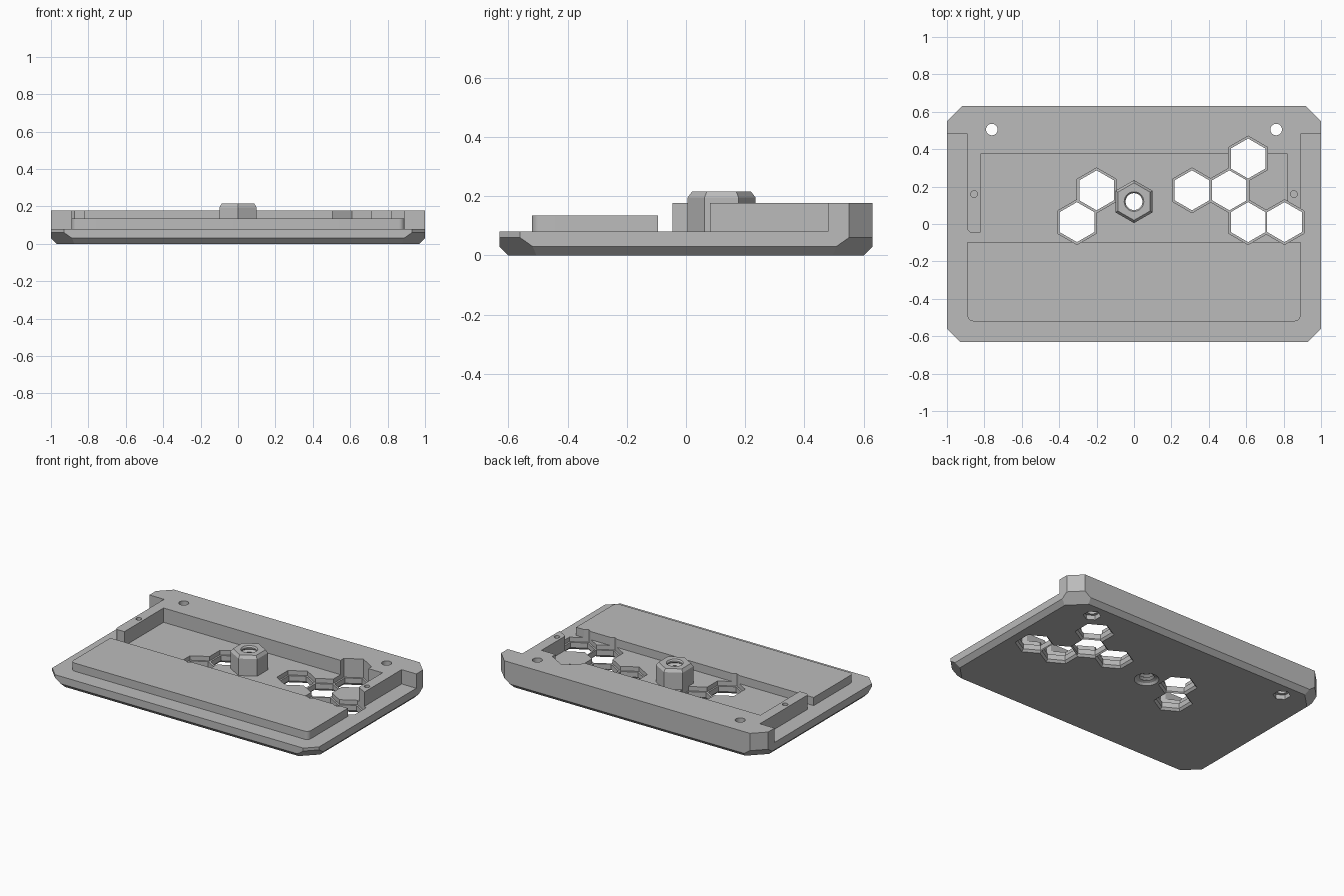
import bpy, bmesh
from math import sin, cos, pi, sqrt

if "Cube" in bpy.data.objects:
    bpy.data.objects.remove(bpy.data.objects["Cube"])

grey = bpy.data.materials.new("light_grey")
grey.use_nodes = True
COLOUR = (0.5, 0.5, 0.5, 1)
grey.diffuse_color = COLOUR
grey.node_tree.nodes["Principled BSDF"].inputs["Base Color"].default_value = COLOUR

FLOOR, RIM = 0.08, 0.177


def loft(name, rings):
    """Closed solid through a stack of equal-length rings."""
    bm = bmesh.new()
    loops = [[bm.verts.new(p) for p in ring] for ring in rings]
    n = len(loops[0])
    for a, b in zip(loops, loops[1:]):
        for i in range(n):
            j = (i + 1) % n
            bm.faces.new((a[i], a[j], b[j], b[i]))
    bm.faces.new(loops[0][::-1])
    bm.faces.new(loops[-1])
    bmesh.ops.recalc_face_normals(bm, faces=bm.faces)
    mesh = bpy.data.meshes.new(name)
    bm.to_mesh(mesh)
    bm.free()
    mesh.materials.append(grey)
    obj = bpy.data.objects.new(name, mesh)
    bpy.context.collection.objects.link(obj)
    return obj


def prism(name, outline, z0, z1):
    return loft(name, [[(x, y, z) for x, y in outline] for z in (z0, z1)])


def turned(name, x, y, profile, sides):
    """Solid with regular-polygon sections; a corner points along +y."""
    return loft(name, [[(x - r * sin(2 * pi * i / sides), y + r * cos(2 * pi * i / sides), z)
                        for i in range(sides)] for r, z in profile])


def combine(target, tool, operation):
    mod = target.modifiers.new("bool", "BOOLEAN")
    mod.operation, mod.object, mod.solver = operation, tool, "EXACT"
    bpy.context.view_layer.objects.active = target
    bpy.ops.object.modifier_apply(modifier=mod.name)
    bpy.data.objects.remove(tool)


def body_ring(z, inset, corner):
    """Rectangle with clipped corners."""
    x, y = 1 - inset, 0.63 - inset
    front, back = (s - corner * sqrt(2) for s in (1.56, 1.55))
    return [(px, py, z) for px, py in (
        (-(front - y), -y), (front - y, -y), (x, x - front), (x, back - x),
        (back - y, y), (-(back - y), y), (-x, back - x), (-x, x - front))]


# Body with bevelled underside, full height
body = loft("case_body", [body_ring(0, 0.03, 0.06), body_ring(0.03, 0, 0.03),
                          body_ring(0.06, 0, 0), body_ring(RIM, 0, 0)])

# Cut the low floor, leaving the rear block and two side rails
right = [(1.1, -0.7), (1.1, 0.48), (0.89, 0.48), (0.89, -0.03), (0.875, -0.045),
         (0.82, -0.045), (0.82, 0.375)]
left = [(-x, y) for x, y in reversed(right)]
combine(body, prism("floor_cutter", right + left, FLOOR, 0.3), "DIFFERENCE")

# Raised front panel with rounded front corners
arc = [(0.86 + 0.03 * sin(a * pi / 12), -0.49 - 0.03 * cos(a * pi / 12)) for a in range(7)]
panel = arc + [(0.89, -0.095)]
panel += [(-x, y) for x, y in reversed(panel)]
combine(body, prism("front_panel", panel, 0.05, 0.135), "UNION")

# Hexagonal openings with a seat on top and a lead-in below
for x, y in ((-0.2, 0.18), (-0.305, 0.01), (0.31, 0.18), (0.51, 0.18),
             (0.61, 0.35), (0.61, 0.01), (0.805, 0.01)):
    spool = [(0.13, -0.01), (0.107, 0.015), (0.107, 0.05), (0.12, 0.05), (0.12, 0.3)]
    combine(body, turned("hex_cutter", x, y, spool, 6), "DIFFERENCE")

# Central hexagonal post
post = [(0.115, 0.04), (0.115, 0.195), (0.1, 0.215)]
combine(body, turned("centre_post", 0, 0.12, post, 6), "UNION")

# Ribbed bore through the post
bore = [(0.085, -0.01), (0.065, 0.012)]
for k in range(8):
    z = 0.02 + k * 0.022
    bore += [(0.045, z), (0.062, z + 0.011)]
bore += [(0.045, 0.196), (0.045, 0.205), (0.06, 0.225)]
combine(body, turned("bore_cutter", 0, 0.12, bore, 32), "DIFFERENCE")

# Rear screw holes with nut seats, and blind rail holes
for s in (-1, 1):
    screw = [(0.031, 0.02), (0.031, 0.3)]
    combine(body, turned("screw_cutter", s * 0.76, 0.505, screw, 24), "DIFFERENCE")
    seat = [(0.055, -0.01), (0.055, 0.03)]
    combine(body, turned("nut_cutter", s * 0.76, 0.505, seat, 6), "DIFFERENCE")
    pilot = [(0.018, 0.09), (0.018, 0.3)]
    combine(body, turned("pilot_cutter", s * 0.855, 0.16, pilot, 16), "DIFFERENCE")

# Crisp edges, smooth bores
bpy.ops.object.select_all(action="DESELECT")
body.select_set(True)
bpy.context.view_layer.objects.active = body
bpy.ops.object.shade_smooth_by_angle(angle=pi / 8)
